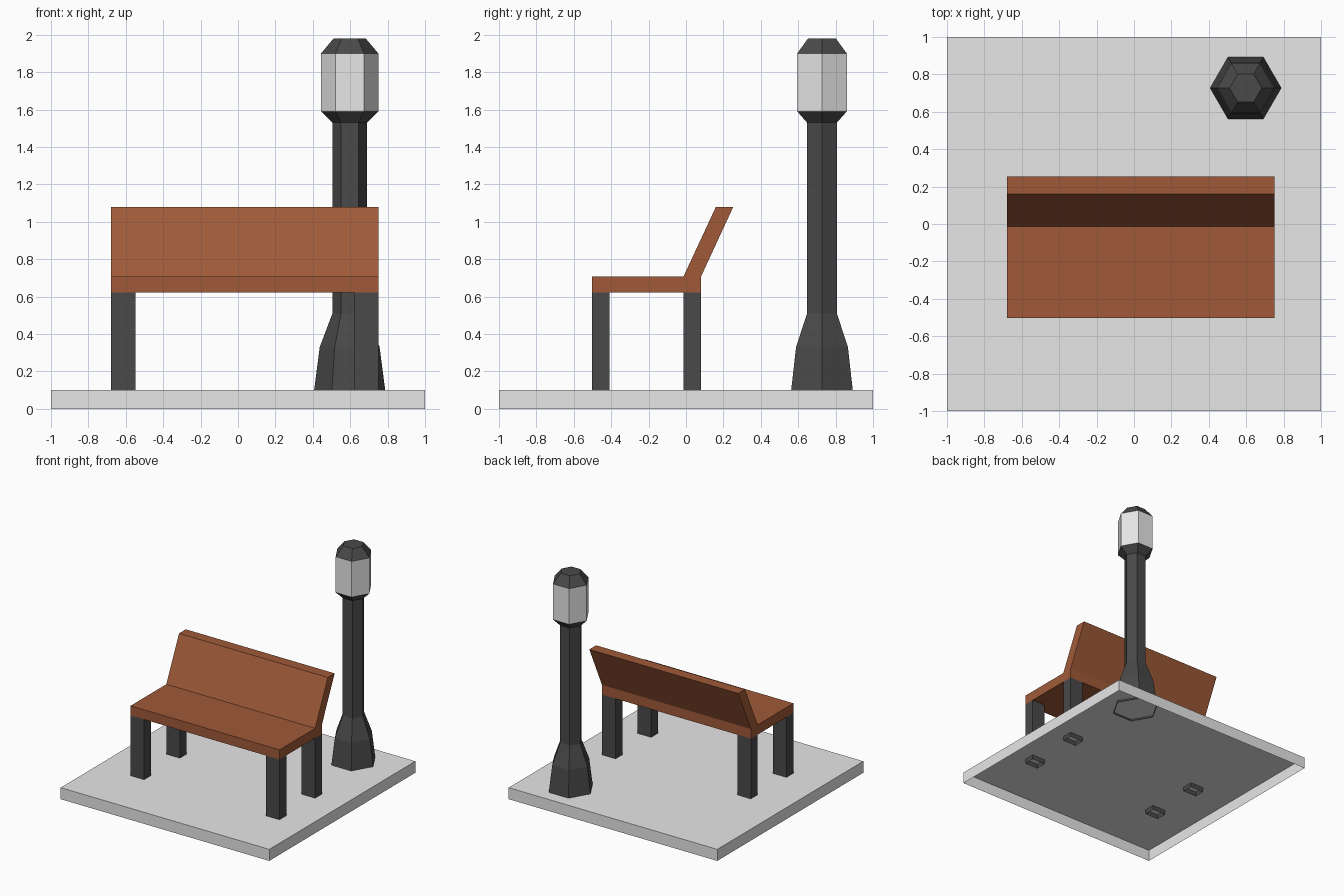
import bpy, bmesh, math

if "Cube" in bpy.data.objects:
    bpy.data.objects.remove(bpy.data.objects["Cube"])


def material(name, rgb):
    m = bpy.data.materials.new(name)
    m.diffuse_color = (*rgb, 1)
    m.use_nodes = True
    m.node_tree.nodes["Principled BSDF"].inputs["Base Color"].default_value = m.diffuse_color
    return m


STONE = material("pale_stone", (0.8, 0.8, 0.8))
GLASS = material("lamp_glass", (0.8, 0.8, 0.8))
WOOD = material("brown_wood", (0.352, 0.102, 0.04))
IRON = material("dark_iron", (0.067, 0.067, 0.067))


def finish(name, bm, mat):
    bmesh.ops.recalc_face_normals(bm, faces=bm.faces)
    mesh = bpy.data.meshes.new(name)
    bm.to_mesh(mesh)
    bm.free()
    mesh.materials.append(mat)
    obj = bpy.data.objects.new(name, mesh)
    bpy.context.collection.objects.link(obj)
    return obj


def loft(name, rings, mat, bottom=False, top=False):
    """Join matching rings of points; caps are optional."""
    bm = bmesh.new()
    vs = [[bm.verts.new(p) for p in ring] for ring in rings]
    n = len(vs[0])
    for a, b in zip(vs, vs[1:]):
        for i in range(n):
            j = (i + 1) % n
            bm.faces.new((a[i], a[j], b[j], b[i]))
    if bottom:
        bm.faces.new(vs[0][::-1])
    if top:
        bm.faces.new(vs[-1])
    obj = finish(name, bm, mat)
    return obj


def rect(x0, x1, y0, y1, z):
    return [(x0, y0, z), (x1, y0, z), (x1, y1, z), (x0, y1, z)]


def hexagon(r, z, cx=0.597, cy=0.727):
    return [(cx + r * math.cos(i * math.pi / 3),
             cy + r * math.sin(i * math.pi / 3), z) for i in range(6)]


# Paving slab, hollow underneath
loft("paving_slab", [rect(-1, 1, -1, 1, 0), rect(-1, 1, -1, 1, 0.1)], STONE, top=True)

# Bench seat and leaning backrest as one side profile
profile = [(-0.503, 0.622), (0.08, 0.622), (0.08, 0.706), (0.253, 1.08),
           (0.16, 1.08), (-0.014, 0.706), (-0.503, 0.706)]
X0, X1 = -0.678, 0.75
loft("bench_seat_and_back", [[(x, y, z) for y, z in profile] for x in (X0, X1)],
     WOOD, bottom=True, top=True)

# Four legs, open at the ends, reaching a little below the slab top
for side, xa, xb in (("left", X0, X0 + 0.13), ("right", X1 - 0.13, X1)):
    for row, ya, yb in (("front", -0.503, -0.408), ("back", -0.014, 0.08)):
        loft(f"{row}_{side}_leg", [rect(xa, xb, ya, yb, z) for z in (0.06, 0.622)], IRON)

# Lamp: post, glass and cap
post = [(0.19, 0.085), (0.19, 0.1), (0.16, 0.33), (0.092, 0.51),
        (0.092, 1.53), (0.153, 1.59)]
loft("lamp_post", [hexagon(r, z) for r, z in post], IRON)
loft("lamp_glass", [hexagon(0.153, z) for z in (1.59, 1.9)], GLASS)
loft("lamp_cap", [hexagon(0.153, 1.9), hexagon(0.086, 1.98)], IRON, top=True)

# Open shells: make sure every side face points away from its own axis
for obj in bpy.context.collection.objects:
    if obj.name == "bench_seat_and_back":
        continue
    bm = bmesh.new()
    bm.from_mesh(obj.data)
    n = len(bm.verts)
    cx = sum(v.co.x for v in bm.verts) / n
    cy = sum(v.co.y for v in bm.verts) / n
    for f in bm.faces:
        c = f.calc_center_median()
        out = f.normal.x * (c.x - cx) + f.normal.y * (c.y - cy)
        if out < -1e-6 or (abs(out) < 1e-6 and f.normal.z < 0):
            f.normal_flip()
    bm.to_mesh(obj.data)
    bm.free()
